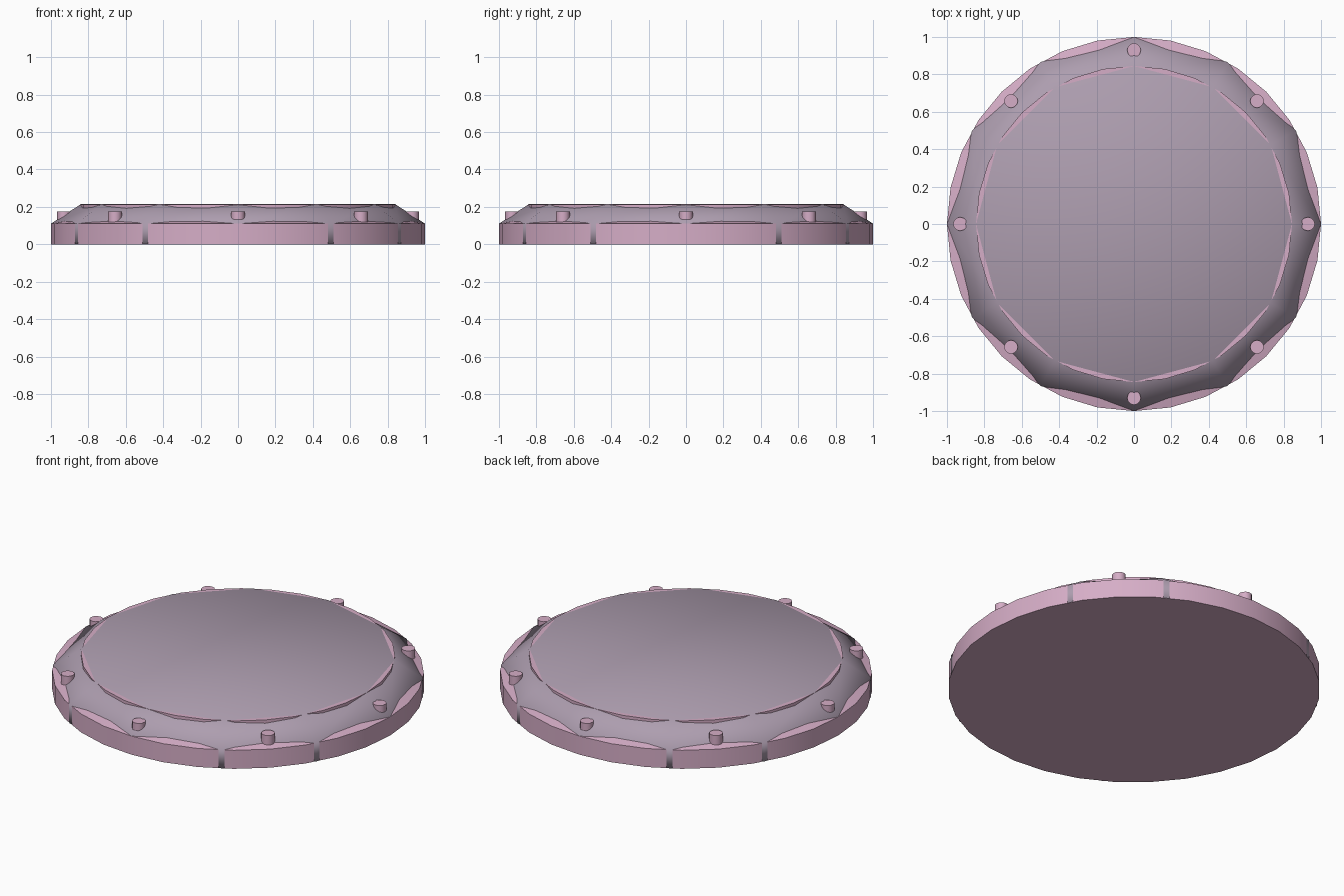
import bpy, bmesh, math
from math import cos, sin, tau

if "Cube" in bpy.data.objects:
    bpy.data.objects.remove(bpy.data.objects["Cube"])


def material(name, rgb):
    m = bpy.data.materials.new(name)
    m.diffuse_color = (*rgb, 1)
    m.use_nodes = True
    m.node_tree.nodes["Principled BSDF"].inputs["Base Color"].default_value = m.diffuse_color
    return m


PINK = material("dusty_pink", (0.67, 0.42, 0.57))
MAUVE = material("grey_mauve", (0.42, 0.34, 0.43))


def lathe(name, profile, sides, mat, centre=(0, 0)):
    """Stack of regular polygons, given as (radius, z), capped at both ends."""
    bm = bmesh.new()
    rings = [[bm.verts.new((centre[0] + r * cos(tau * i / sides),
                            centre[1] + r * sin(tau * i / sides), z))
              for i in range(sides)] for r, z in profile]
    for a, b in zip(rings, rings[1:]):
        for i in range(sides):
            j = (i + 1) % sides
            bm.faces.new((a[i], a[j], b[j], b[i]))
    bm.faces.new(rings[0][::-1])
    bm.faces.new(rings[-1])
    bm.normal_update()
    for f in bm.faces:
        f.smooth = True
    mesh = bpy.data.meshes.new(name)
    bm.to_mesh(mesh)
    bm.free()
    mesh.materials.append(mat)
    ob = bpy.data.objects.new(name, mesh)
    bpy.context.collection.objects.link(ob)
    return ob


def smooth_by_angle(ob, degrees):
    bpy.ops.object.select_all(action='DESELECT')
    ob.select_set(True)
    bpy.context.view_layer.objects.active = ob
    bpy.ops.object.shade_smooth_by_angle(angle=math.radians(degrees))


# Round 32-sided base with a raised inner step
base = lathe("round_base", [(1, 0), (1, 0.11), (0.845, 0.15), (0.845, 0.212)],
             32, PINK)
smooth_by_angle(base, 30)

# Twelve-sided bevelled plate whose corners poke through the base
lathe("faceted_plate", [(1, 0.001), (1, 0.11), (0.84, 0.215)], 12, MAUVE)

# Eight small studs around the rim
for k in range(8):
    a = tau * k / 8
    stud = lathe("rim_stud", [(0.037, 0.1), (0.037, 0.175)], 12, PINK,
                 (0.93 * cos(a), 0.93 * sin(a)))
    smooth_by_angle(stud, 35)
